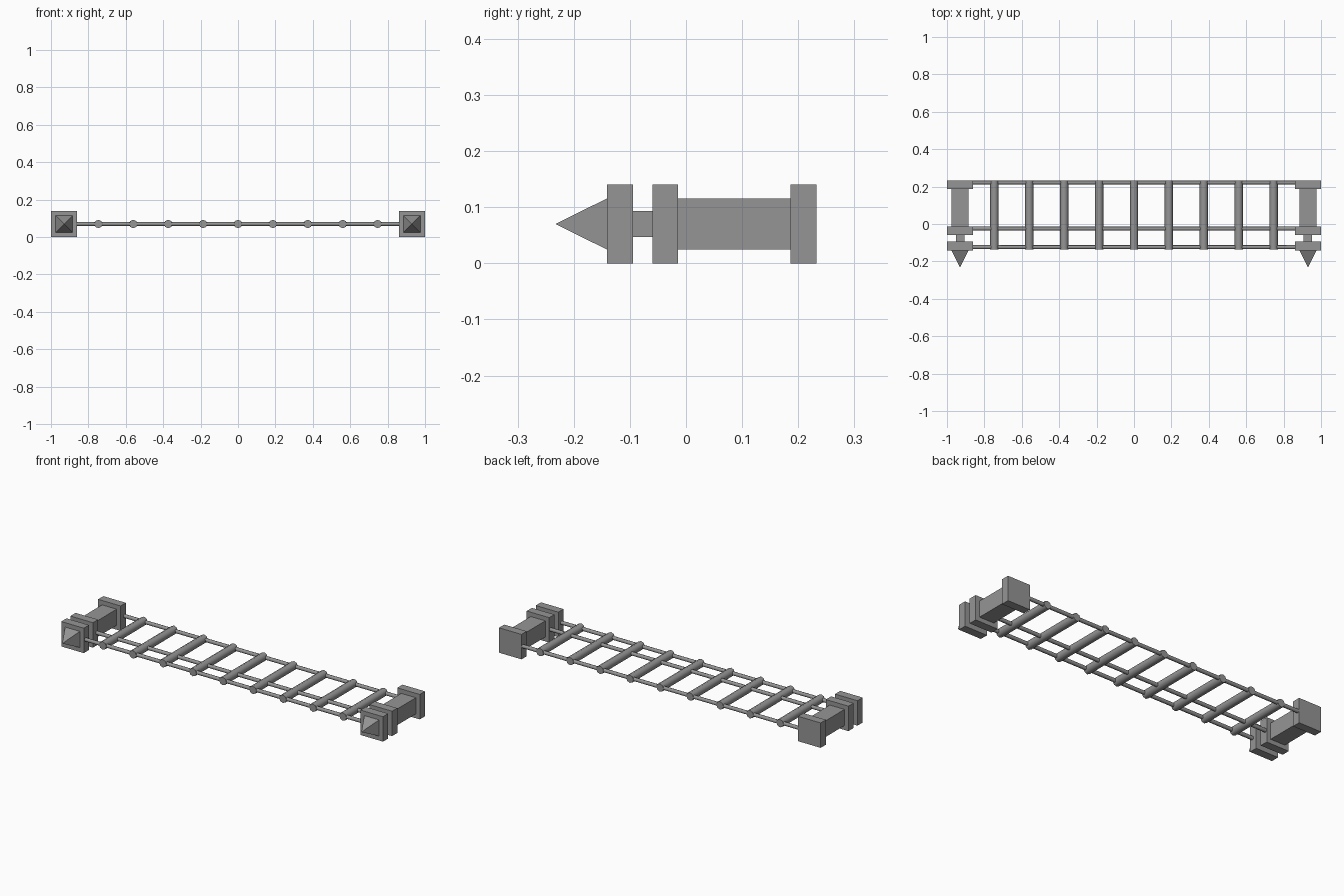
import bpy, bmesh, math
from mathutils import Matrix

if "Cube" in bpy.data.objects:
    bpy.data.objects.remove(bpy.data.objects["Cube"])

ZC = 0.07  # height of the centre plane

iron = bpy.data.materials.new("dark_grey")
iron.diffuse_color = (0.3, 0.3, 0.3, 1)
iron.use_nodes = True
iron.node_tree.nodes["Principled BSDF"].inputs["Base Color"].default_value = iron.diffuse_color


def finish(name, bm):
    bmesh.ops.recalc_face_normals(bm, faces=bm.faces)
    me = bpy.data.meshes.new(name)
    bm.to_mesh(me)
    bm.free()
    me.materials.append(iron)
    ob = bpy.data.objects.new(name, me)
    bpy.context.collection.objects.link(ob)
    return ob


def box(name, x, y0, y1, h):
    bm = bmesh.new()
    bmesh.ops.create_cube(bm, size=1)
    bmesh.ops.scale(bm, vec=(2 * h, y1 - y0, 2 * h), verts=bm.verts)
    bmesh.ops.translate(bm, vec=(x, (y0 + y1) / 2, ZC), verts=bm.verts)
    return finish(name, bm)


def spike(name, x, base_y, tip_y, h):
    bm = bmesh.new()
    base = [bm.verts.new((x + sx * h, base_y, ZC + sz * h))
            for sx, sz in ((-1, -1), (1, -1), (1, 1), (-1, 1))]
    tip = bm.verts.new((x, tip_y, ZC))
    bm.faces.new(base)
    for i in range(4):
        bm.faces.new((base[i], base[(i + 1) % 4], tip))
    return finish(name, bm)


def rod(name, x, y, length, r, axis):
    """Smooth eight-sided rod; the turn axis lays it along x ('Y') or y ('X')."""
    bm = bmesh.new()
    bmesh.ops.create_cone(bm, cap_ends=True, segments=8, radius1=r, radius2=r, depth=length)
    m = Matrix.Translation((x, y, ZC)) @ Matrix.Rotation(math.pi / 2, 4, axis)
    bmesh.ops.transform(bm, matrix=m, verts=bm.verts)
    ob = finish(name, bm)
    bpy.ops.object.select_all(action='DESELECT')
    ob.select_set(True)
    bpy.context.view_layer.objects.active = ob
    bpy.ops.object.shade_smooth_by_angle(angle=math.radians(50))
    return ob


# End posts: base, shaft, two collars, neck and pyramid finial
for side, x in (("left", -0.93), ("right", 0.93)):
    box(f"{side}_post_base", x, 0.186, 0.2325, 0.07)
    box(f"{side}_post_shaft", x, -0.014, 0.186, 0.0455)
    box(f"{side}_post_lower_collar", x, -0.06, -0.014, 0.07)
    box(f"{side}_post_neck", x, -0.0945, -0.06, 0.023)
    box(f"{side}_post_upper_collar", x, -0.141, -0.0945, 0.07)
    spike(f"{side}_post_finial", x, -0.141, -0.2325, 0.0455)

# Long rails
for name, y in (("bottom", 0.2215), ("middle", -0.025), ("top", -0.124)):
    rod(f"{name}_rail", 0, y, 1.76, 0.0105, 'Y')

# Nine cross bars
y0, y1 = -0.135, 0.232
for i in range(9):
    rod(f"bar_{i + 1}", (i - 4) * 0.1866, (y0 + y1) / 2, y1 - y0, 0.0225, 'X')
